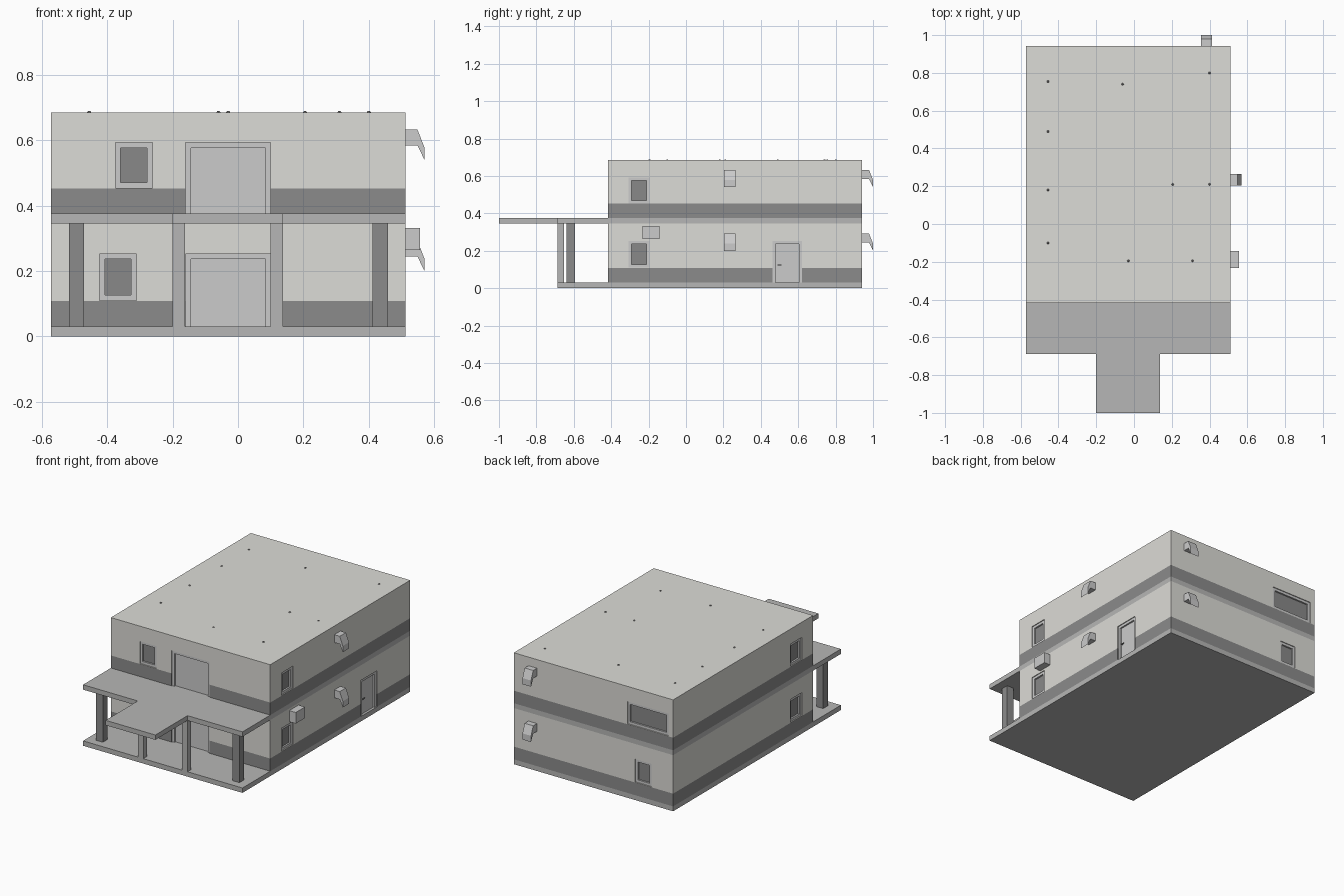
import bpy, bmesh
from mathutils import Vector

if "Cube" in bpy.data.objects:
    bpy.data.objects.remove(bpy.data.objects["Cube"])

X0, X1, Y0, Y1 = -0.572, 0.512, -0.418, 0.942      # outer walls
Z_BASE, Z_MID, Z_UP, Z_TOP = 0.03, 0.345, 0.375, 0.685


def material(name, rgb):
    m = bpy.data.materials.new(name)
    m.diffuse_color = (*rgb, 1)
    m.use_nodes = True
    m.node_tree.nodes["Principled BSDF"].inputs["Base Color"].default_value = m.diffuse_color
    return m


WALL = material("plaster", (0.72, 0.715, 0.68))
BAND = material("dark_band", (0.26, 0.26, 0.26))
SLAB = material("concrete", (0.47, 0.47, 0.465))
TRIM = material("trim", (0.68, 0.68, 0.68))
DOOR = material("door_grey", (0.53, 0.53, 0.53))
GLASS = material("dark_glass", (0.25, 0.25, 0.25))


def mesh_object(name, bm, mat):
    bmesh.ops.recalc_face_normals(bm, faces=bm.faces)
    me = bpy.data.meshes.new(name)
    bm.to_mesh(me)
    bm.free()
    ob = bpy.data.objects.new(name, me)
    bpy.context.collection.objects.link(ob)
    if mat:
        me.materials.append(mat)
    return ob


def add_box(bm, a, b):
    lo = Vector([min(p) for p in zip(a, b)])
    hi = Vector([max(p) for p in zip(a, b)])
    for v in bmesh.ops.create_cube(bm, size=1)["verts"]:
        v.co = Vector([(l + h) / 2 + c * (h - l) for l, h, c in zip(lo, hi, v.co)])


def boxes(name, pairs, mat):
    bm = bmesh.new()
    for a, b in pairs:
        add_box(bm, a, b)
    return mesh_object(name, bm, mat)


def prism(name, points, direction, mat, open_faces=()):
    """Extrude a closed outline along a direction; drop the listed side faces."""
    bm = bmesh.new()
    n = len(points)
    a = [bm.verts.new(p) for p in points]
    b = [bm.verts.new(Vector(p) + Vector(direction)) for p in points]
    bm.faces.new(a)
    bm.faces.new(b[::-1])
    for i in range(n):
        if i not in open_faces:
            j = (i + 1) % n
            bm.faces.new((a[i], b[i], b[j], a[j]))
    return mesh_object(name, bm, mat)


def on_wall(side, u, depth, z):
    """Point on a wall: u runs along it, depth goes inward."""
    return {"front": (u, Y0 + depth, z), "back": (u, Y1 - depth, z),
            "right": (X1 - depth, u, z), "left": (X0 + depth, u, z)}[side]


# slabs: ground slab, and T-shaped floor slab with the entrance canopy
boxes("ground_slab", [((X0, -0.688, 0), (X1, Y1, Z_BASE))], SLAB)
prism("floor_slab_canopy",
      [(X0, Y1, Z_MID), (X0, -0.688, Z_MID), (-0.2, -0.688, Z_MID), (-0.2, -1, Z_MID),
       (0.138, -1, Z_MID), (0.138, -0.688, Z_MID), (X1, -0.688, Z_MID), (X1, Y1, Z_MID)],
      (0, 0, Z_UP - Z_MID), SLAB)

# storeys: dark skirting band below plaster wall
shell = []
for label, z0, zb, z1 in (("ground", Z_BASE, 0.108, Z_MID), ("upper", Z_UP, 0.452, Z_TOP)):
    shell.append(boxes(label + "_band", [((X0, Y0, z0), (X1, Y1, zb))], BAND))
    shell.append(boxes(label + "_wall", [((X0, Y0, zb), (X1, Y1, z1))], WALL))

# openings: side, u0, u1, z0, z1, is door
openings = [
    ("front", -0.16, 0.1, Z_BASE, 0.252, True),
    ("front", -0.16, 0.1, Z_UP, 0.592, True),
    ("right", 0.463, 0.62, Z_BASE, 0.252, True),
    ("front", -0.423, -0.311, 0.11, 0.252, False),
    ("front", -0.375, -0.262, 0.454, 0.592, False),
    ("back", -0.425, -0.313, 0.11, 0.252, False),
    ("back", -0.54, -0.26, 0.454, 0.592, False),
]
for wall in ("left", "right"):
    openings += [(wall, -0.308, -0.196, 0.11, 0.252, False),
                 (wall, -0.308, -0.196, 0.454, 0.592, False)]

bm = bmesh.new()
T = 0.016
for side, u0, u1, z0, z1, is_door in openings:
    kind = "door" if is_door else "window"
    add_box(bm, on_wall(side, u0, -0.02, z0 - (0.01 if is_door else 0)),
            on_wall(side, u1, 0.03, z1))
    frame = [(u0, u0 + T, z0, z1), (u1 - T, u1, z0, z1), (u0 + T, u1 - T, z1 - T, z1)]
    if not is_door:
        frame.append((u0 + T, u1 - T, z0, z0 + T))
    boxes(f"{side}_{kind}_frame", [(on_wall(side, a, 0.005, c), on_wall(side, b, 0.029, d))
                                   for a, b, c, d in frame], TRIM)
    boxes(f"{side}_{kind}_panel", [(on_wall(side, u0 + T, 0.015, z0 if is_door else z0 + T),
                                    on_wall(side, u1 - T, 0.028, z1 - T))],
          DOOR if is_door else GLASS)
cutter = mesh_object("opening_cutter", bm, None)
cutter.hide_render = True

# cut the openings into the storeys
for ob in shell:
    mod = ob.modifiers.new("openings", "BOOLEAN")
    mod.operation, mod.solver, mod.object = "DIFFERENCE", "EXACT", cutter
    bpy.context.view_layer.objects.active = ob
    bpy.ops.object.modifier_apply(modifier=mod.name)
bpy.data.objects.remove(cutter)

# side door handle
boxes("side_door_handle", [(on_wall("right", 0.488, 0.004, 0.122), on_wall("right", 0.51, 0.009, 0.127)),
                           (on_wall("right", 0.488, 0.004, 0.122), on_wall("right", 0.493, 0.016, 0.127))], BAND)

# porch columns
for x in (-0.517, 0.412):
    boxes("porch_column", [((x, -0.64, Z_BASE), (x + 0.046, -0.594, Z_MID))], BAND)
for x in (-0.2, 0.1):
    boxes("entrance_post", [((x, -0.688, Z_BASE), (x + 0.038, -0.652, Z_MID))], SLAB)

# vent hoods, open underneath, on the right and back walls
hood = [(0, 0.632), (0.037, 0.632), (0.058, 0.578), (0.058, 0.54), (0.037, 0.584), (0, 0.584)]
for drop in (0, 0.34):
    for side, u0, along in (("right", 0.204, (0, 0.06, 0)), ("back", 0.354, (0.058, 0, 0))):
        prism(f"{side}_vent_hood", [on_wall(side, u0, -d, z - drop) for d, z in hood],
              along, TRIM, open_faces=(3,))

# wall-mounted air conditioner box
boxes("air_conditioner", [((X1, -0.233, 0.264), (0.556, -0.143, 0.332))], TRIM)

# small roof studs
for x, y in ((-0.455, 0.755), (-0.455, 0.49), (-0.455, 0.18), (-0.455, -0.1), (-0.06, 0.74),
             (0.4, 0.8), (0.205, 0.21), (0.4, 0.21), (-0.03, -0.195), (0.31, -0.195)):
    bm = bmesh.new()
    bmesh.ops.create_cone(bm, cap_ends=True, segments=8, radius1=0.008, radius2=0.003, depth=0.006)
    bmesh.ops.translate(bm, verts=bm.verts, vec=(x, y, Z_TOP + 0.001))
    mesh_object("roof_stud", bm, BAND)
